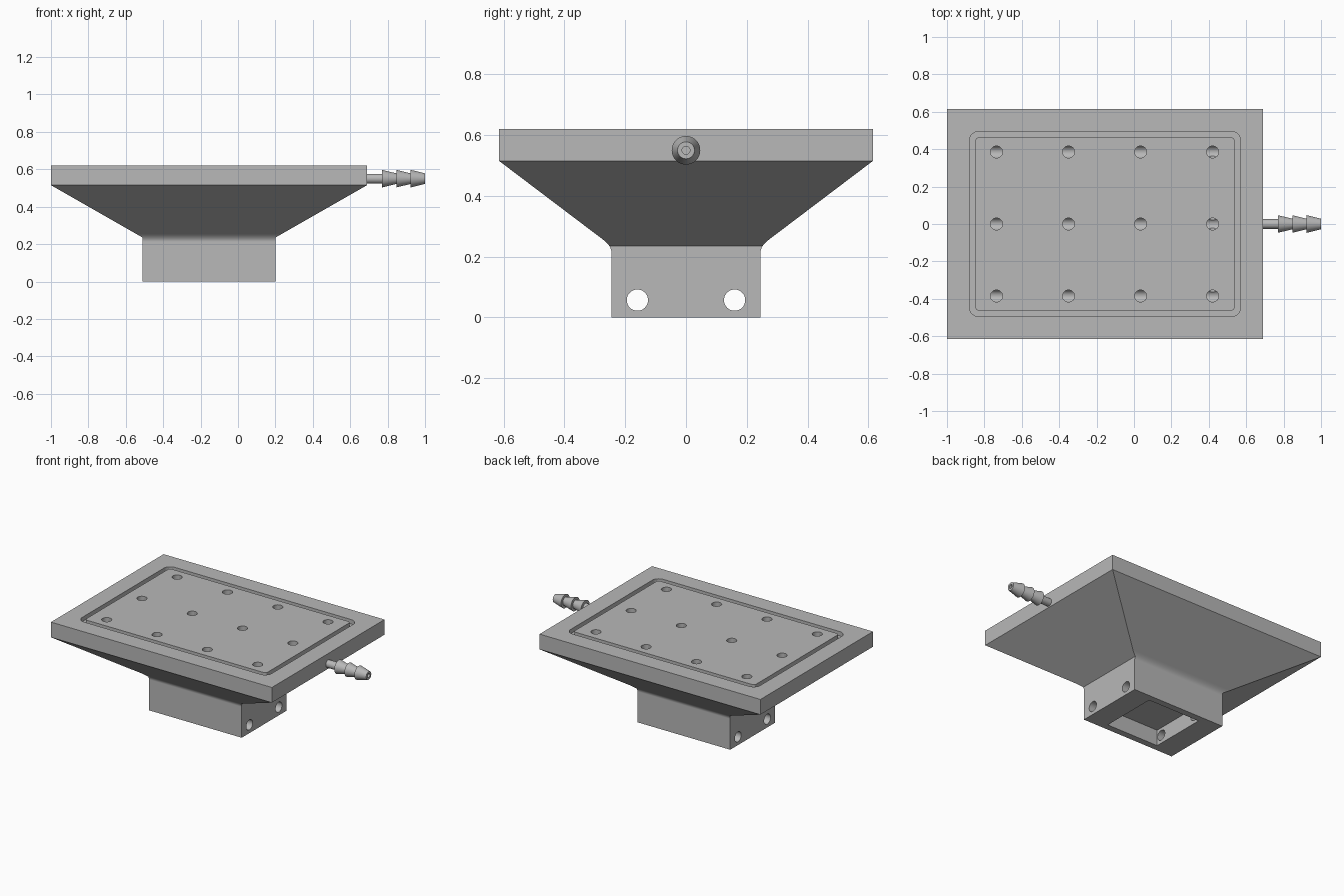
import bpy, bmesh, math
from mathutils import Matrix, Vector

cube = bpy.data.objects.get("Cube")
if cube:
    bpy.data.objects.remove(cube, do_unlink=True)

GREY = (0.48, 0.48, 0.48, 1)
mat = bpy.data.materials.new("satin grey")
mat.use_nodes = True
mat.diffuse_color = GREY
mat.node_tree.nodes["Principled BSDF"].inputs["Base Color"].default_value = GREY

CX = -0.155          # centre of the plate and foot
FIT_Z = 0.55         # height of the air channels and fitting


def add_object(name, bm):
    bmesh.ops.recalc_face_normals(bm, faces=bm.faces)
    mesh = bpy.data.meshes.new(name)
    bm.to_mesh(mesh)
    bm.free()
    mesh.materials.append(mat)
    obj = bpy.data.objects.new(name, mesh)
    bpy.context.collection.objects.link(obj)
    return obj


def loft(name, rings, cyclic=False):
    """Skin a list of closed rings, capped or joined end to end."""
    bm = bmesh.new()
    loops = [[bm.verts.new(p) for p in ring] for ring in rings]
    n = len(loops[0])
    pairs = list(zip(loops, loops[1:]))
    if cyclic:
        pairs.append((loops[-1], loops[0]))
    else:
        bm.faces.new(loops[0])
        bm.faces.new(loops[-1])
    for a, b in pairs:
        for i in range(n):
            j = (i + 1) % n
            bm.faces.new((a[i], a[j], b[j], b[i]))
    return add_object(name, bm)


def rectangle(hx, hy, z):
    return [(CX + sx * hx, sy * hy, z)
            for sx, sy in ((-1, -1), (1, -1), (1, 1), (-1, 1))]


def rounded_rectangle(hx, hy, r, z, steps=8):
    points = []
    for k, (sx, sy) in enumerate(((1, 1), (-1, 1), (-1, -1), (1, -1))):
        for i in range(steps + 1):
            a = math.pi / 2 * (k + i / steps)
            points.append((CX + sx * (hx - r) + r * math.cos(a),
                           sy * (hy - r) + r * math.sin(a), z))
    return points


def circle_x(x, r, n=40):
    return [(x, r * math.cos(2 * math.pi * i / n),
             FIT_Z + r * math.sin(2 * math.pi * i / n)) for i in range(n)]


def rod(start, end, r):
    """Cylinder cutter between two points."""
    a, b = Vector(start), Vector(end)
    bm = bmesh.new()
    turn = (b - a).to_track_quat('Z', 'Y').to_matrix().to_4x4()
    bmesh.ops.create_cone(bm, cap_ends=True, segments=32, radius1=r, radius2=r,
                          depth=(b - a).length,
                          matrix=Matrix.Translation((a + b) / 2) @ turn)
    return add_object("cutter", bm)


def cut(target, cutter):
    cutter.hide_render = True
    mod = target.modifiers.new("cut", 'BOOLEAN')
    mod.operation = 'DIFFERENCE'
    mod.solver = 'EXACT'
    mod.object = cutter
    bpy.context.view_layer.objects.active = target
    bpy.ops.object.modifier_apply(modifier=mod.name)
    bpy.data.objects.remove(cutter, do_unlink=True)


def smooth(obj, degrees):
    bpy.ops.object.select_all(action='DESELECT')
    obj.select_set(True)
    bpy.context.view_layer.objects.active = obj
    bpy.ops.object.shade_smooth_by_angle(angle=math.radians(degrees))


# Body: square foot, flared neck with filleted front and back, flat plate
FOOT, FLARE, PLATE, TOP = 0.0, 0.235, 0.515, 0.62
FOOT_X, FOOT_Y, PLATE_X, PLATE_Y = 0.355, 0.245, 0.845, 0.615
slope_x = (PLATE_X - FOOT_X) / (PLATE - FLARE)
slope_y = (PLATE_Y - FOOT_Y) / (PLATE - FLARE)
sections = [rectangle(FOOT_X, FOOT_Y, FOOT)]
rise = 0.022
for i in range(9):
    t = i / 8
    z = FLARE - rise + 2 * rise * t
    y = FOOT_Y + slope_y * rise * t * t
    sections.append(rectangle(FOOT_X + max(0, z - FLARE) * slope_x, y, z))
sections += [rectangle(PLATE_X, PLATE_Y, PLATE), rectangle(PLATE_X, PLATE_Y, TOP)]
body = loft("vacuum_pod_body", sections)

# Seal groove around the top
cut(body, loft("cutter", [
    rounded_rectangle(0.725, 0.495, 0.05, TOP - 0.03),
    rounded_rectangle(0.725, 0.495, 0.05, TOP + 0.05),
    rounded_rectangle(0.693, 0.463, 0.018, TOP + 0.05),
    rounded_rectangle(0.693, 0.463, 0.018, TOP - 0.03)], cyclic=True))

# Pocket under the foot and the two cross holes through its ends
cut(body, loft("cutter", [rectangle(0.2, 0.2, -0.1), rectangle(0.2, 0.2, 0.11)]))
for y in (-0.16, 0.16):
    cut(body, rod((-0.7, y, 0.057), (0.4, y, 0.057), 0.035))

# Air channels and the grid of suction holes
columns = [-0.735 + 0.385 * i for i in range(4)]
for y in (-0.385, 0, 0.385):
    cut(body, rod((columns[0] - 0.036, y, FIT_Z), (columns[3] + 0.036, y, FIT_Z), 0.033))
    for x in columns:
        cut(body, rod((x, y, FIT_Z), (x, y, TOP + 0.1), 0.032))
cut(body, rod((columns[3], -0.39, FIT_Z), (columns[3], 0.39, FIT_Z), 0.026))
cut(body, rod((columns[3], 0, FIT_Z), (0.8, 0, FIT_Z), 0.013))
smooth(body, 25)
body.modifiers.new("flat_faces", 'WEIGHTED_NORMAL').keep_sharp = True

# Barbed hose fitting: stem, three barbs and a bore
profile = [(0.69, 0.013), (0.69, 0.026)]
for x in (0.77, 0.847, 0.923):
    profile += [(x, 0.026), (x, 0.047), (x + 0.077, 0.028)]
profile.append((1.0, 0.013))
fitting = loft("hose_fitting", [circle_x(x, r) for x, r in profile], cyclic=True)
smooth(fitting, 12)
